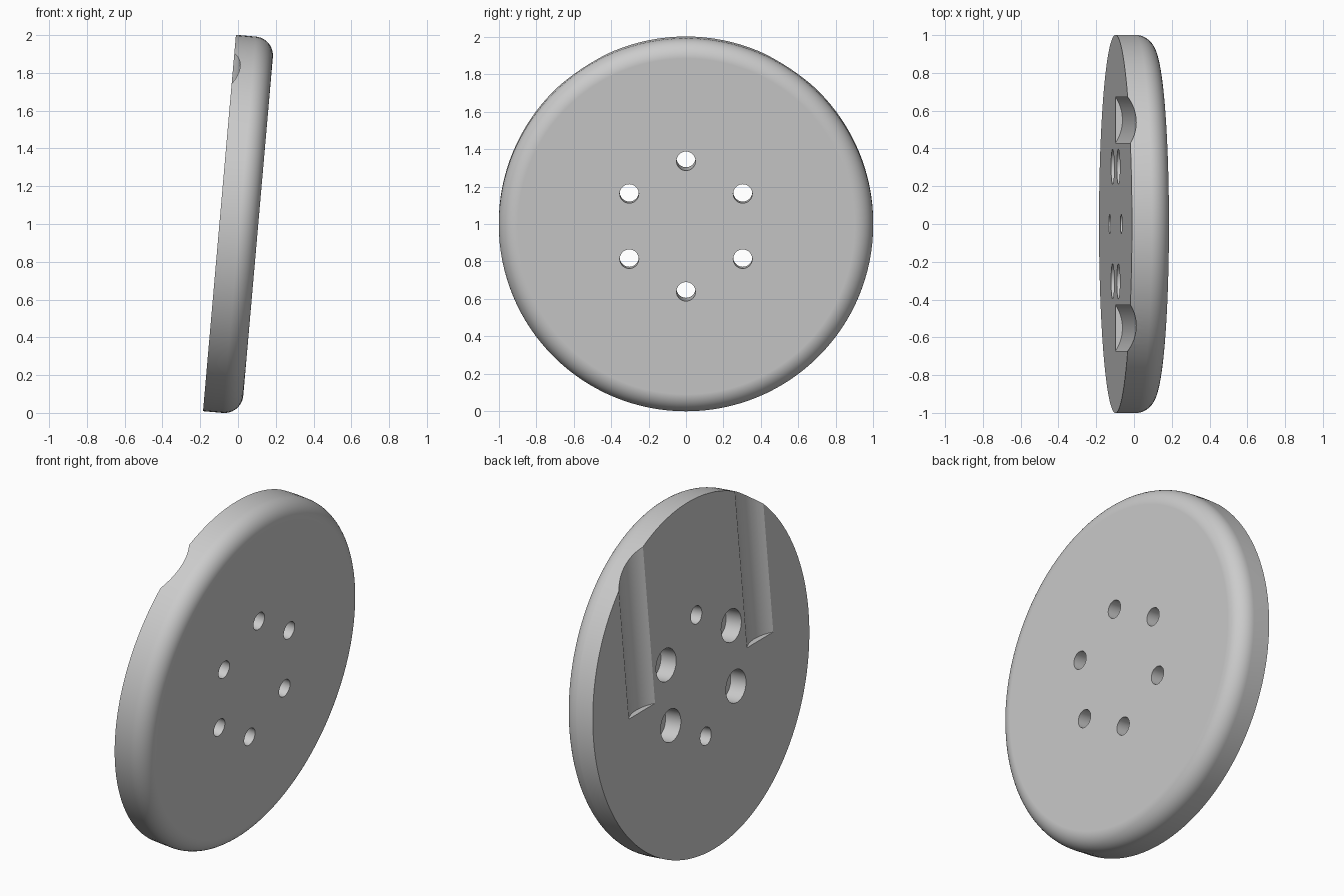
import bpy, bmesh, math
from mathutils import Matrix, Vector

cube = bpy.data.objects.get("Cube")
if cube:
    bpy.data.objects.remove(cube, do_unlink=True)

THICK, FILLET = 0.205, 0.1
HOLE_RING, HOLE_R = 0.35, 0.051
BORE_R, BORE_DEPTH = 0.093, 0.1
GROOVE_Y, GROOVE_R, GROOVE_DEPTH = 0.55, 0.22, 0.037

grey = bpy.data.materials.new("plain grey")
grey.use_nodes = True
colour = (0.6, 0.6, 0.6, 1)
grey.diffuse_color = colour
grey.node_tree.nodes["Principled BSDF"].inputs["Base Color"].default_value = colour


def cylinder(name, radius, start, end, segments, fillet=0):
    """Cylinder between two points, optionally rounded at its end rim."""
    start, end = Vector(start), Vector(end)
    axis = end - start
    bm = bmesh.new()
    bmesh.ops.create_cone(bm, cap_ends=True, segments=segments, radius1=radius,
                          radius2=radius, depth=axis.length)
    if fillet:
        rim = [e for e in bm.edges if all(v.co.z > 0 for v in e.verts)]
        bmesh.ops.bevel(bm, geom=rim, offset=fillet, segments=12,
                        profile=0.5, affect='EDGES')
    turn = Vector((0, 0, 1)).rotation_difference(axis).to_matrix().to_4x4()
    bm.transform(Matrix.Translation((start + end) / 2) @ turn)
    mesh = bpy.data.meshes.new(name)
    bm.to_mesh(mesh)
    bm.free()
    mesh.materials.append(grey)
    obj = bpy.data.objects.new(name, mesh)
    bpy.context.collection.objects.link(obj)
    return obj


# Disc lying flat: back face at z = 0, rounded front above it, top towards -x
disc = cylinder("round_disc", 1, (0, 0, 0), (0, 0, THICK), 128, FILLET)
cutters = []

# Ring of six holes; the four side ones are counterbored from the back
for i in range(6):
    angle = math.radians(60 * i)
    x, y = HOLE_RING * math.cos(angle), HOLE_RING * math.sin(angle)
    cutters.append(cylinder("hole_cutter", HOLE_R, (x, y, -0.1), (x, y, 0.4), 32))
    if i % 3:
        cutters.append(cylinder("counterbore_cutter", BORE_R,
                                (x, y, -0.1), (x, y, BORE_DEPTH), 40))

# Two shallow round grooves from mid height to the top of the back
for side in (-1, 1):
    z = GROOVE_DEPTH - GROOVE_R
    cutters.append(cylinder("groove_cutter", GROOVE_R, (0, side * GROOVE_Y, z),
                            (-1.2, side * GROOVE_Y, z), 96))

bpy.ops.object.select_all(action='DESELECT')
bpy.context.view_layer.objects.active = disc
disc.select_set(True)
for cutter in cutters:
    cut = disc.modifiers.new("cut", 'BOOLEAN')
    cut.operation, cut.solver, cut.object = 'DIFFERENCE', 'EXACT', cutter
    bpy.ops.object.modifier_apply(modifier=cut.name)
    bpy.data.objects.remove(cutter, do_unlink=True)

# Smooth curved walls, flat faces, crisp cut edges
bpy.ops.object.shade_smooth_by_angle(angle=math.radians(30))
weighted = disc.modifiers.new("even_shading", 'WEIGHTED_NORMAL')
weighted.keep_sharp = True

# Stand the disc up, leaning five degrees
disc.rotation_euler = (0, math.radians(95), 0)
disc.location = (-0.098, 0, 1.0053)
